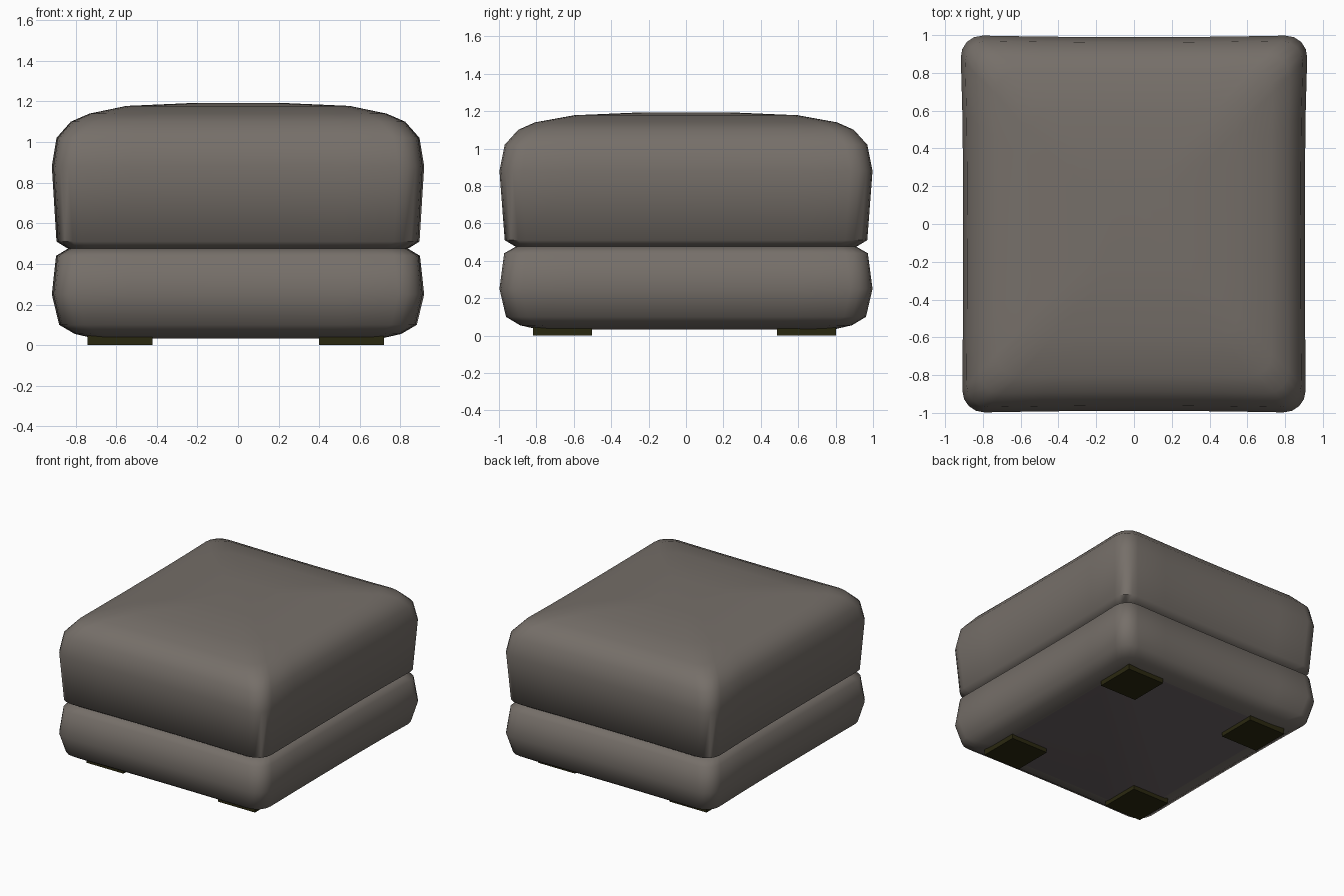
import bpy, bmesh, math

if "Cube" in bpy.data.objects:
    bpy.data.objects.remove(bpy.data.objects["Cube"])


def material(name, rgb):
    m = bpy.data.materials.new(name)
    m.diffuse_color = (*rgb, 1)
    m.use_nodes = True
    m.node_tree.nodes["Principled BSDF"].inputs["Base Color"].default_value = m.diffuse_color
    return m


FABRIC = material("grey brown fabric", (0.180, 0.159, 0.141))
LINING = material("dark underside lining", (0.150, 0.125, 0.132))
WOOD = material("dark foot wood", (0.023, 0.021, 0.005))


def ring(hx, hy, z):
    """Rounded rectangle, sides drawn in slightly between the corners."""
    r = min(0.12, 0.4 * hx)
    corners = []
    for i, (sx, sy) in enumerate([(1, 1), (-1, 1), (-1, -1), (1, -1)]):
        corners.append([(sx * (hx - r) + r * math.cos(a), sy * (hy - r) + r * math.sin(a))
                        for a in [math.pi / 2 * (i + k / 4) for k in range(5)]])
    pts = []
    for i, arc in enumerate(corners):
        pts += arc
        (x0, y0), (x1, y1) = arc[-1], corners[(i + 1) % 4][0]
        pts += [(x0 + (x1 - x0) * t / 6, y0 + (y1 - y0) * t / 6) for t in range(1, 6)]
    out = []
    for x, y in pts:
        bow_x = 1 + 0.013 * max(0, y) ** 3 - 0.006 * (1 - (y / hy) ** 2)
        bow_y = 1 - 0.011 * (1 - (x / hx) ** 2)
        out.append((x * bow_x, y * bow_y, z))
    return out


def cushion(name, profile, lining=False):
    """Stack rings given as (half width, half depth, height), bottom to top."""
    bm = bmesh.new()
    rings = [[bm.verts.new(p) for p in ring(*row)] for row in profile]
    n = len(rings[0])
    for a, b in zip(rings, rings[1:]):
        for i in range(n):
            j = (i + 1) % n
            bm.faces.new((a[i], a[j], b[j], b[i]))
    bottom = bm.faces.new(rings[0][::-1])
    bm.faces.new(rings[-1])
    bmesh.ops.recalc_face_normals(bm, faces=bm.faces)
    if lining:
        bottom.material_index = 1
    me = bpy.data.meshes.new(name)
    bm.to_mesh(me)
    bm.free()
    me.materials.append(FABRIC)
    me.materials.append(LINING)
    ob = bpy.data.objects.new(name, me)
    bpy.context.collection.objects.link(ob)
    bpy.ops.object.select_all(action='DESELECT')
    ob.select_set(True)
    bpy.context.view_layer.objects.active = ob
    bpy.ops.object.shade_smooth_by_angle(angle=math.radians(60))


# Base cushion with flat lined underside
cushion("base_cushion", [
    (0.70, 0.79, 0.032), (0.80, 0.89, 0.055), (0.875, 0.965, 0.10),
    (0.910, 1.00, 0.25), (0.890, 0.975, 0.44), (0.83, 0.91, 0.477)], lining=True)

# Thick domed seat cushion
cushion("seat_cushion", [
    (0.83, 0.91, 0.473), (0.888, 0.972, 0.51), (0.910, 1.00, 0.88),
    (0.888, 0.972, 1.02), (0.82, 0.90, 1.10), (0.73, 0.81, 1.14),
    (0.55, 0.60, 1.178), (0.21, 0.25, 1.193)])

# Four square block feet
for side, x in (("left", -0.58), ("right", 0.56)):
    for end, y in (("front", -0.66), ("back", 0.645)):
        bpy.ops.mesh.primitive_cube_add(size=1, location=(x, y, 0.03))
        foot = bpy.context.object
        foot.name = f"{end}_{side}_foot"
        foot.scale = (0.32, 0.315, 0.06)
        foot.data.materials.append(WOOD)
